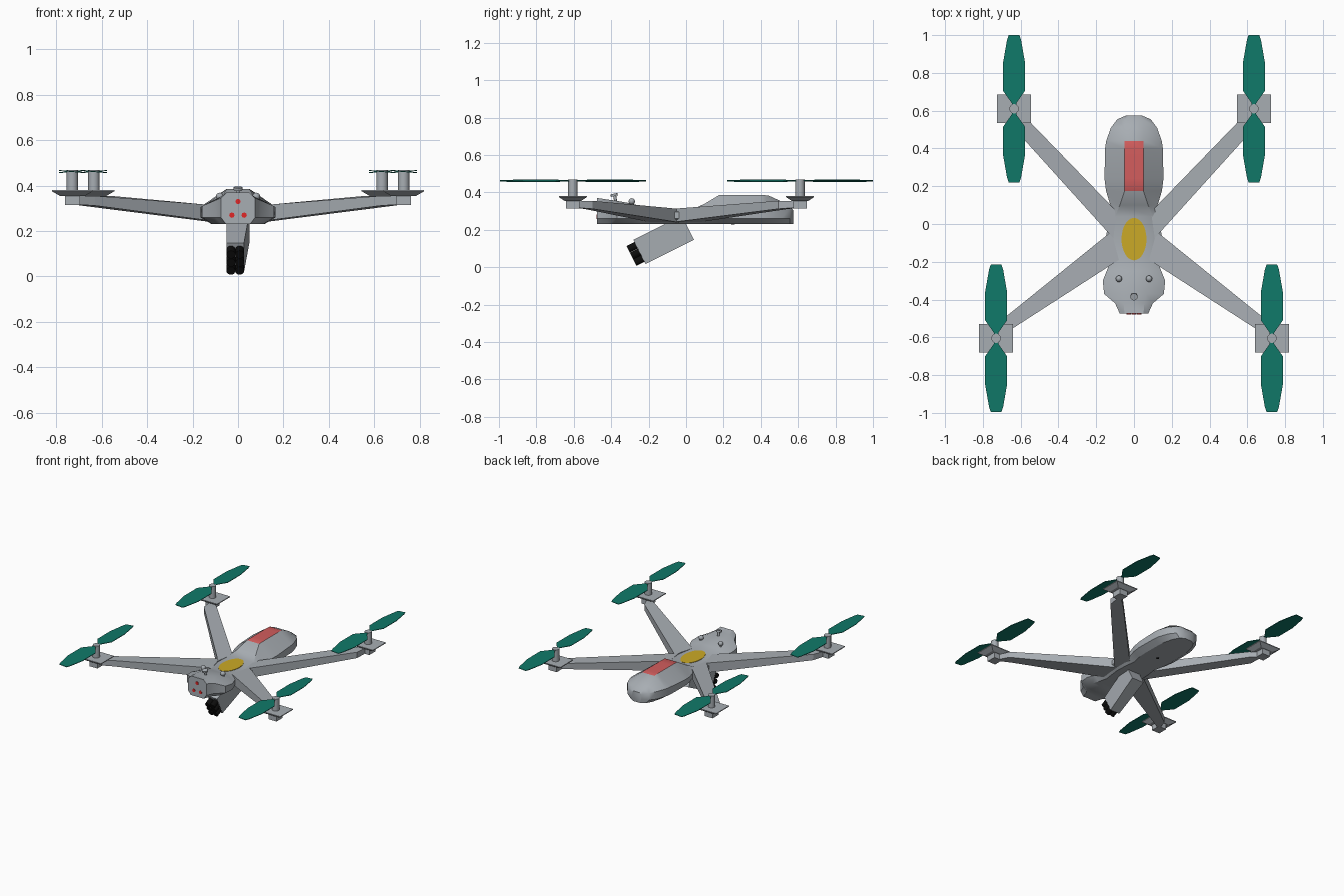
import bpy, bmesh, math
from mathutils import Vector, Matrix

cube = bpy.data.objects.get("Cube")
if cube:
    bpy.data.objects.remove(cube, do_unlink=True)


def material(name, rgb):
    m = bpy.data.materials.new(name)
    m.use_nodes = True
    m.diffuse_color = (*rgb, 1)
    m.node_tree.nodes["Principled BSDF"].inputs["Base Color"].default_value = (*rgb, 1)
    return m


GREY = material("hull grey", (0.39, 0.42, 0.45))
RED = material("hatch red", (0.65, 0.11, 0.11))
TEAL = material("rotor teal", (0.005, 0.19, 0.14))
YELLOW = material("marker yellow", (0.6, 0.4, 0.02))
BLACK = material("lens black", (0.004, 0.004, 0.004))
SIGNAL = material("signal red", (0.75, 0.02, 0.02))


def finish(name, bm, mat, smooth=None):
    bmesh.ops.recalc_face_normals(bm, faces=bm.faces)
    mesh = bpy.data.meshes.new(name)
    bm.to_mesh(mesh)
    bm.free()
    mesh.materials.append(mat)
    ob = bpy.data.objects.new(name, mesh)
    bpy.context.collection.objects.link(ob)
    if smooth:
        bpy.ops.object.select_all(action='DESELECT')
        ob.select_set(True)
        bpy.context.view_layer.objects.active = ob
        bpy.ops.object.shade_smooth_by_angle(angle=math.radians(smooth))
    return ob


def loft(name, rings, mat, smooth=None):
    """Skin a row of closed rings and cap both ends."""
    bm = bmesh.new()
    rows = [[bm.verts.new(p) for p in ring] for ring in rings]
    n = len(rows[0])
    for a, b in zip(rows, rows[1:]):
        for i in range(n):
            j = (i + 1) % n
            bm.faces.new((a[i], a[j], b[j], b[i]))
    bm.faces.new(rows[0])
    bm.faces.new(rows[-1])
    return finish(name, bm, mat, smooth)


def rect(cx, cy, z, hx, hy):
    return [(cx + sx * hx, cy + sy * hy, z)
            for sx, sy in ((-1, -1), (1, -1), (1, 1), (-1, 1))]


def rod(name, start, end, radius, mat, sides=16, stretch=1.0):
    """Cylinder between two points; stretch scales it along y."""
    start, end = Vector(start), Vector(end)
    axis = end - start
    bm = bmesh.new()
    bmesh.ops.create_cone(bm, cap_ends=True, segments=sides, radius1=radius,
                          radius2=radius, depth=axis.length)
    turn = axis.to_track_quat('Z', 'Y').to_matrix().to_4x4()
    bm.transform(Matrix.Translation((start + end) / 2)
                 @ Matrix.Diagonal((1, stretch, 1, 1)) @ turn)
    return finish(name, bm, mat, 40)


# Fuselage: y, half width, top half width, shoulder height, top height
STATIONS = [
    (-0.475, 0.075, 0.05, 0.345, 0.37), (-0.42, 0.10, 0.055, 0.335, 0.362),
    (-0.37, 0.158, 0.065, 0.31, 0.355), (-0.30, 0.165, 0.07, 0.305, 0.342),
    (-0.25, 0.145, 0.07, 0.30, 0.33), (-0.19, 0.122, 0.08, 0.295, 0.312),
    (-0.06, 0.145, 0.10, 0.295, 0.31), (0.04, 0.14, 0.10, 0.295, 0.312),
    (0.10, 0.125, 0.075, 0.295, 0.34), (0.175, 0.148, 0.05, 0.30, 0.385),
    (0.24, 0.156, 0.05, 0.305, 0.386), (0.40, 0.153, 0.05, 0.315, 0.386),
    (0.44, 0.147, 0.05, 0.315, 0.384), (0.51, 0.122, 0.05, 0.315, 0.352),
    (0.555, 0.088, 0.045, 0.31, 0.325), (0.575, 0.04, 0.025, 0.295, 0.305),
]
BASE = 0.23
rings = []
for y, w, t, shoulder, top in STATIONS:
    half = [(0.7 * w, BASE), (w, BASE + 0.03), (w, shoulder), (t, top)]
    rings.append([(x, y, z) for x, z in half]
                 + [(-x, y, z) for x, z in reversed(half)])
body = loft("fuselage", rings, GREY, 32)
body.data.materials.append(RED)
for face in body.data.polygons:
    if face.center.z > 0.38 and face.normal.z > 0.9:
        face.material_index = 1

# Yellow deck marker
rod("deck_marker", (0, -0.08, 0.308), (0, -0.08, 0.314), 0.066, YELLOW, 32, 1.7)
bpy.data.objects["deck_marker"].location.y = -0.08 * (1 - 1)

# Small signal dots on the nose and a vent on the belly
for label, x, z in (("upper", 0, 0.33), ("right", -0.027, 0.27), ("left", 0.027, 0.27)):
    rod("nose_dot_" + label, (x, -0.474, z), (x, -0.478, z), 0.012, SIGNAL, 8)
rod("belly_vent", (0, 0.25, 0.232), (0, 0.25, 0.227), 0.01, BLACK, 10)

# Nose sensors
for side, s in (("left", 1), ("right", -1)):
    bm = bmesh.new()
    bmesh.ops.create_uvsphere(bm, u_segments=16, v_segments=10, radius=0.017)
    bm.transform(Matrix.Translation((s * 0.08, -0.29, 0.352)))
    finish("sensor_ball_" + side, bm, GREY, 60)
    rod("sensor_stem_" + side, (s * 0.08, -0.285, 0.32), (s * 0.08, -0.29, 0.352), 0.008, GREY, 10)
rod("antenna_stem", (0, -0.375, 0.345), (0, -0.382, 0.385), 0.008, GREY, 10)
rod("antenna_cap", (0, -0.383, 0.38), (0, -0.386, 0.393), 0.019, GREY)


# Blade outline: half width at each distance from the hub
BLADE = [(0.01, 0.012), (0.03, 0.012), (0.095, 0.058), (0.245, 0.058),
         (0.365, 0.037), (0.39, 0.028)]


def propeller(tag, cx, cy):
    for label, d in (("front", -1), ("back", 1)):
        outline = ([(w, r) for r, w in BLADE] + [(-w, r) for r, w in reversed(BLADE)])
        loft(f"blade_{label}_{tag}",
             [[(cx + x, cy + d * r, z + d * x * 0.08) for x, r in outline]
              for z in (0.46, 0.464)], TEAL)


# Arms: root edge points, tip edge points, motor centre
ARMS = {
    "front": (((0.12, -0.04), (0.08, -0.19)), ((0.69, -0.5), (0.63, -0.545)), (0.73, -0.605)),
    "back": (((0.11, -0.075), (0.09, 0.065)), ((0.625, 0.495), (0.56, 0.55)), (0.635, 0.61)),
}
for end, (root, tip, motor) in ARMS.items():
    for side, s in (("left", 1), ("right", -1)):
        tag = f"{end}_{side}"
        (a, b), (c, d) = root, tip
        cx, cy = s * motor[0], motor[1]

        def section(p, q, low, high):
            return [(s * p[0], p[1], low), (s * q[0], q[1], low),
                    (s * q[0], q[1], high), (s * p[0], p[1], high)]

        inner = [0.7 * motor[0] + 0.3 * c[0], 0.7 * motor[1] + 0.3 * c[1]]
        loft("arm_" + tag, [section(a, b, 0.24, 0.312),
                            section(c, d, 0.312, 0.355),
                            section(inner, motor, 0.318, 0.355)], GREY)
        # Motor block, flared tray, motor and rotor
        loft("motor_block_" + tag, [rect(cx, cy, 0.315, 0.033, 0.036),
                                    rect(cx, cy, 0.358, 0.033, 0.036)], GREY)
        loft("motor_tray_" + tag, [rect(cx, cy, 0.355, 0.055, 0.045),
                                   rect(cx, cy, 0.375, 0.09, 0.075),
                                   rect(cx, cy, 0.381, 0.09, 0.075)], GREY)
        rod("motor_" + tag, (cx, cy, 0.37), (cx, cy, 0.468), 0.025, GREY)
        propeller(tag, cx, cy)

# Slung camera housing, tapered toward its tilted front
along = Vector((0, -0.894, -0.447))
up = Vector((0, -0.447, 0.894))
front = Vector((-0.012, -0.249, 0.082))
back = front - along * 0.29
back.x = 0


def housing_ring(centre, half):
    return [centre + Vector((sx * half, 0, 0)) + up * (sz * 0.072)
            for sx, sz in ((-1, -1), (1, -1), (1, 1), (-1, 1))]


loft("camera_housing", [housing_ring(front, 0.038), housing_ring(back, 0.05)], GREY)

# Lens cluster
for row in (-1, 0, 1):
    for col in (-1, 1):
        base = front + up * (row * 0.04) + Vector((col * 0.019, 0, 0))
        rod(f"lens_{row + 2}_{'left' if col > 0 else 'right'}",
            base - along * 0.005, base + along * 0.048, 0.0195, BLACK, 14)
